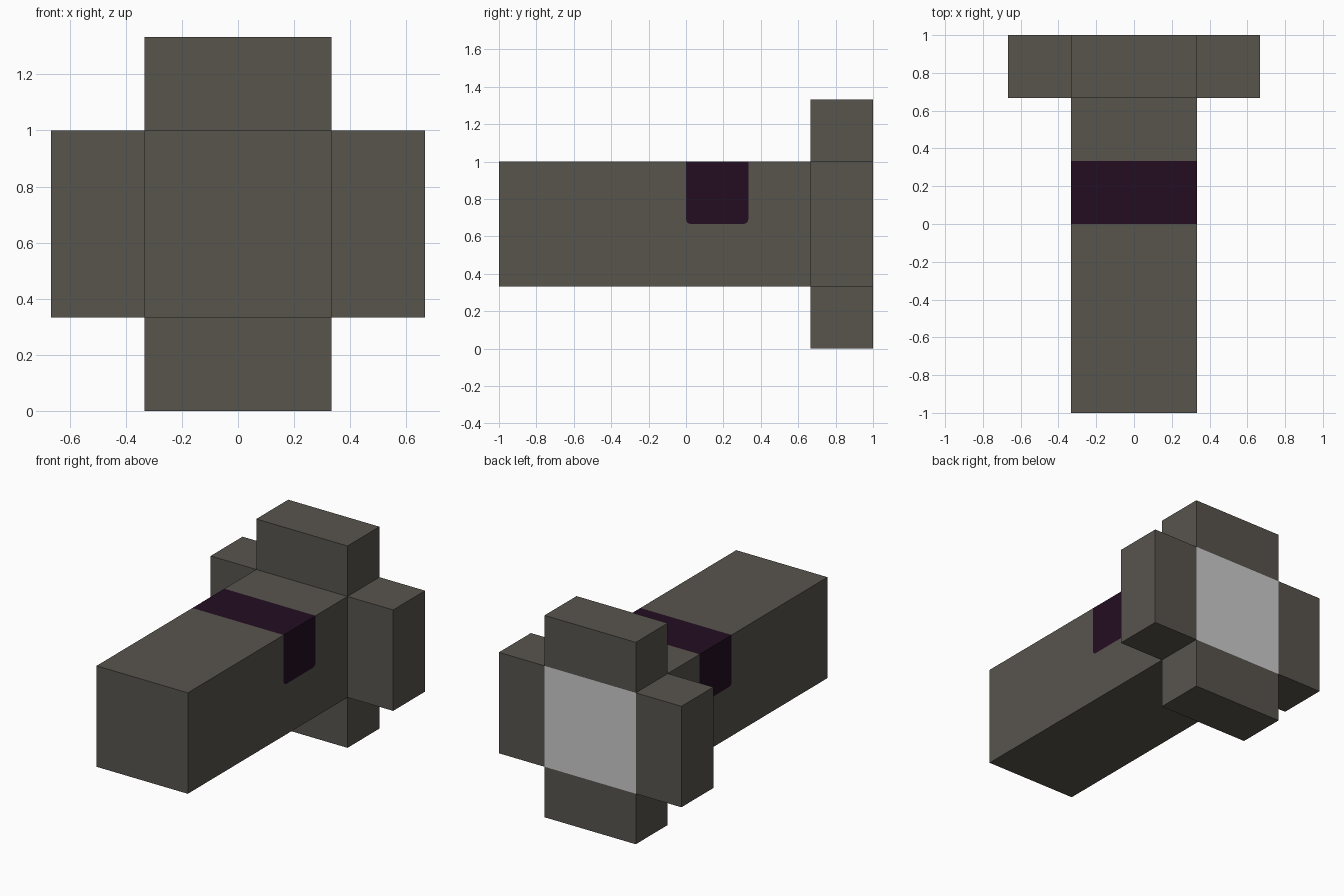
import bpy, bmesh, math

if "Cube" in bpy.data.objects:
    bpy.data.objects.remove(bpy.data.objects["Cube"])

T = 1 / 3          # the model sits on a grid of one-third units


def material(name, rgb):
    m = bpy.data.materials.new(name)
    m.diffuse_color = (*rgb, 1)
    m.use_nodes = True
    m.node_tree.nodes["Principled BSDF"].inputs["Base Color"].default_value = m.diffuse_color
    return m


STONE = material("warm dark grey", (0.098, 0.089, 0.076))
BAND = material("dark purple", (0.0176, 0.0042, 0.0160))
PLATE = material("light grey", (0.60, 0.60, 0.60))


def finish(bm, name, mats):
    bmesh.ops.recalc_face_normals(bm, faces=bm.faces)
    mesh = bpy.data.meshes.new(name)
    bm.to_mesh(mesh)
    bm.free()
    for m in mats:
        mesh.materials.append(m)
    obj = bpy.data.objects.new(name, mesh)
    bpy.context.collection.objects.link(obj)
    return obj


def box(name, centre, size):
    bm = bmesh.new()
    bmesh.ops.create_cube(bm, size=1)
    bmesh.ops.scale(bm, vec=size, verts=bm.verts)
    bmesh.ops.translate(bm, vec=centre, verts=bm.verts)
    return finish(bm, name, [STONE])


# Long body: side profile (y, z) with a rounded-corner band cut into its sides
r = 0.025
arc = [math.radians(a) for a in (0, 30, 60, 90)]
notch = [(T, 1.0)]
notch += [(T - r + r * math.cos(a), 2 * T + r - r * math.sin(a)) for a in arc]
notch += [(r - r * math.sin(a), 2 * T + r - r * math.cos(a)) for a in arc]
notch += [(0.0, 1.0)]
ends = [(-1.0, 1.0), (-1.0, T), (1.0, T), (1.0, 1.0)]

bm = bmesh.new()
sides = []
for x in (-T, T):
    nv = [bm.verts.new((x, y, z)) for y, z in notch]
    ev = [bm.verts.new((x, y, z)) for y, z in ends]
    bm.faces.new(nv + ev)                  # side wall around the band
    bm.faces.new(nv).material_index = 1    # side of the band
    sides.append([nv[0], nv[-1]] + ev)     # outer outline only
n = len(sides[0])
for i in range(n):
    j = (i + 1) % n
    f = bm.faces.new((sides[0][i], sides[0][j], sides[1][j], sides[1][i]))
    if i == 0:
        f.material_index = 1               # band across the top
    elif all(v.co.y > 0.99 for v in f.verts):
        f.material_index = 2               # light rear plate
finish(bm, "body", [STONE, BAND, PLATE])

# Four arms forming a cross around the rear end
for name, dx, dz in (("right_arm", 1, 0), ("left_arm", -1, 0),
                     ("top_arm", 0, 1), ("bottom_arm", 0, -1)):
    size = (T if dx else 2 * T, T, T if dz else 2 * T)
    box(name, (dx * 1.5 * T, 2.5 * T, 2 * T + dz * 1.5 * T), size)
